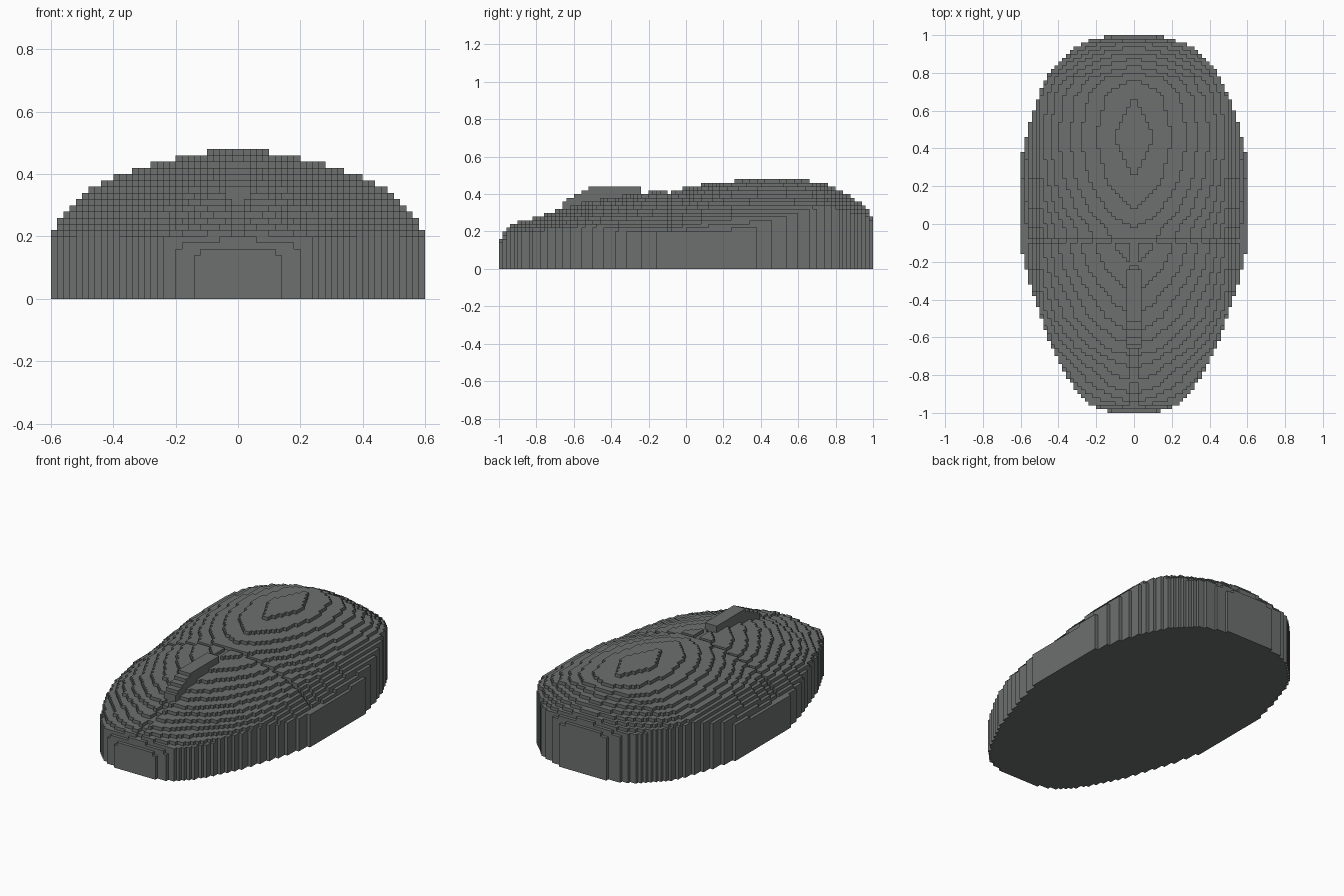
import bpy

if "Cube" in bpy.data.objects:
    bpy.data.objects.remove(bpy.data.objects["Cube"], do_unlink=True)

S = 0.02            # size of one block
NX, NY = 60, 100    # blocks across and along


def interp(pts, t):
    """Piecewise linear profile through (position, value) points."""
    if t <= pts[0][0]:
        return pts[0][1]
    for (a, va), (b, vb) in zip(pts, pts[1:]):
        if t <= b:
            return va + (vb - va) * (t - a) / (b - a)
    return pts[-1][1]


# Plan outline: half width along y
OUTLINE = [(-1, .11), (-.98, .17), (-.96, .22), (-.9, .295), (-.8, .36), (-.66, .43),
           (-.55, .475), (-.42, .52), (-.34, .545), (-.26, .565), (-.16, .59), (0, .61),
           (.25, .61), (.38, .59), (.46, .57), (.54, .55), (.6, .53), (.68, .505),
           (.74, .475), (.8, .445), (.86, .40), (.9, .355), (.94, .295), (.97, .23), (1, .13)]

# Height of the crown along the centre line
CROWN = [(-1, .15), (-.98, .18), (-.96, .21), (-.94, .23), (-.9, .25), (-.84, .27),
         (-.76, .29), (-.7, .31), (-.65, .33), (-.57, .35), (-.49, .37), (-.36, .39),
         (-.24, .41), (-.02, .43), (.08, .45), (.24, .47), (.46, .481), (.68, .47),
         (.77, .45), (.8, .43), (.84, .41), (.88, .39), (.91, .37), (.94, .35),
         (.96, .33), (.98, .30), (1, .27)]

# How far the crown falls away from the centre line
DROP = [(0, 0), (.1, .01), (.2, .03), (.28, .05), (.34, .07), (.4, .09), (.44, .11),
        (.48, .13), (.5, .15), (.52, .17), (.54, .19), (.56, .21), (.58, .24), (.6, .28)]

# Top of the scroll wheel along y
WHEEL = [(-.66, .36), (-.5, .435), (-.46, .44), (-.24, .44)]


def body_height(x, y):
    if abs(x) > interp(OUTLINE, y):
        return 0
    h = round((interp(CROWN, y) - interp(DROP, abs(x))) / S)
    if y > -.97:
        h = max(h, 10)
    # cross seam behind the buttons and the split between them
    cross = -.1 < y < -.08
    split = abs(x) < .02 and -.96 < y < -.1
    return max(h - 1, 10) if cross or split else h


def wheel_height(x, y):
    if abs(x) > .04 or not -.66 < y < -.24:
        return 0
    return round(interp(WHEEL, y) / S)


def block_object(name, height, base, mat):
    """Closed stepped solid built from a height rule, with runs merged along x."""
    verts, faces = [], []

    def quad(pts, flip=False):
        n = len(verts)
        verts.extend(pts)
        faces.append((n + 3, n + 2, n + 1, n) if flip else (n, n + 1, n + 2, n + 3))

    def cell(i, j):
        if 0 <= i < NX and 0 <= j < NY:
            return max(height((i + .5) * S - .6, (j + .5) * S - 1) * S, base)
        return base

    def runs(keys):
        start = 0
        for i in range(1, NX + 1):
            if i == NX or keys[i] != keys[start]:
                yield start * S - .6, i * S - .6, keys[start]
                start = i

    rows = [[cell(i, j) for i in range(NX)] for j in range(-1, NY + 1)]
    for j in range(NY + 1):
        row, nxt = rows[j], rows[j + 1]
        y0, y1 = (j - 1) * S - 1, j * S - 1
        # flat tops and underside
        for x0, x1, h in runs(row):
            if h > base:
                quad([(x0, y0, h), (x1, y0, h), (x1, y1, h), (x0, y1, h)])
        for x0, x1, solid in runs([h > base for h in row]):
            if solid:
                quad([(x0, y0, base), (x1, y0, base), (x1, y1, base), (x0, y1, base)], True)
        # risers facing sideways
        edge = [base] + row + [base]
        for i in range(NX + 1):
            a, b = edge[i], edge[i + 1]
            if a != b:
                x, lo, hi = i * S - .6, min(a, b), max(a, b)
                quad([(x, y0, lo), (x, y1, lo), (x, y1, hi), (x, y0, hi)], a < b)
        # risers facing front and back
        for x0, x1, (a, b) in runs(list(zip(row, nxt))):
            if a != b:
                lo, hi = min(a, b), max(a, b)
                quad([(x1, y1, lo), (x0, y1, lo), (x0, y1, hi), (x1, y1, hi)], a < b)

    mesh = bpy.data.meshes.new(name)
    mesh.from_pydata(verts, [], faces)
    mesh.materials.append(mat)
    obj = bpy.data.objects.new(name, mesh)
    bpy.context.collection.objects.link(obj)
    return obj


# Single grey plastic
grey = bpy.data.materials.new("grey_plastic")
grey.use_nodes = True
colour = (.15, .161, .155, 1)
grey.diffuse_color = colour
grey.node_tree.nodes["Principled BSDF"].inputs["Base Color"].default_value = colour

block_object("mouse_body", body_height, 0, grey)
block_object("scroll_wheel", wheel_height, .2, grey)
